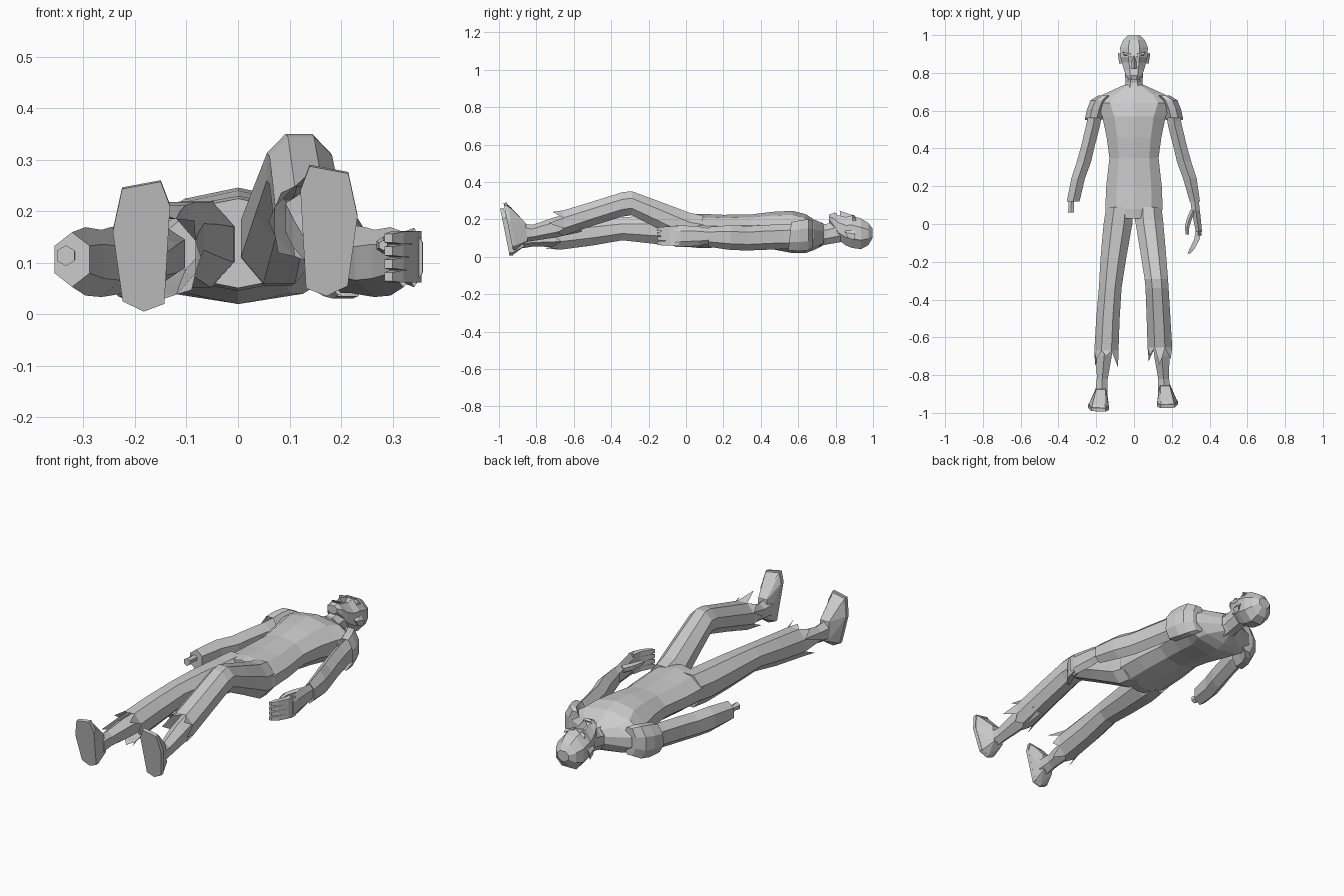
import bpy, bmesh, math
from mathutils import Vector


def finish(name, bm):
    bmesh.ops.recalc_face_normals(bm, faces=bm.faces)
    me = bpy.data.meshes.new(name)
    bm.to_mesh(me)
    bm.free()
    ob = bpy.data.objects.new(name, me)
    bpy.context.collection.objects.link(ob)
    return ob


def loft(name, secs, n=8, s=1, tilts=None, caps=(True, True), spikes=None):
    """Skin rings lying across y: (y, centre x, low z, high z, half width)."""
    bm = bmesh.new()
    k = 1 / math.cos(math.pi / n)
    rings = []
    for j, (y, cx, z0, z1, rx) in enumerate(secs):
        cz, rz = (z0 + z1) / 2, (z1 - z0) / 2
        t = tilts[j] if tilts else 0
        ring = []
        for i in range(n):
            a = math.tau * (i + 0.5) / n
            dz = rz * k * math.sin(a)
            ring.append(bm.verts.new((s * (cx + rx * k * math.cos(a)), y + t * dz, cz + dz)))
        rings.append(ring)
    for a, b in zip(rings, rings[1:]):
        for i in range(n):
            m = (i + 1) % n
            bm.faces.new((a[i], a[m], b[m], b[i]))
    if caps[0]:
        bm.faces.new(rings[0])
    if caps[1]:
        bm.faces.new(rings[-1])
    if spikes:  # torn cloth points around the open end
        r = rings[-1]
        c = sum((v.co for v in r), Vector()) / n
        for i, length in enumerate(spikes):
            p, q = r[i], r[(i + 1) % n]
            mid = (p.co + q.co) / 2
            tip = mid + (mid - c) * length * 4 + Vector((0, -length, 0))
            bm.faces.new((p, q, bm.verts.new(tip)))
    return finish(name, bm)


def prism(name, pts, lo, hi):
    """Hull between two scaled copies of an outline."""
    bm = bmesh.new()
    for p in pts:
        bm.verts.new(p + lo)
        bm.verts.new(p + hi)
    bmesh.ops.convex_hull(bm, input=bm.verts[:])
    bmesh.ops.dissolve_limit(bm, angle_limit=0.02, verts=bm.verts[:], edges=bm.edges[:])
    return finish(name, bm)


def hull(name, pts):
    return prism(name, [Vector(p) for p in pts], Vector(), Vector())


# Torso, neck and head
loft("torso", [(0.03, 0, .055, .22, .135), (.08, 0, .05, .225, .152), (.20, 0, .055, .22, .147),
               (.35, 0, .06, .222, .13), (.46, 0, .045, .235, .145), (.57, 0, .025, .24, .168),
               (.64, 0, .025, .222, .205), (.685, 0, .04, .195, .165), (.735, 0, .065, .175, .055)], 10)
loft("neck", [(.69, 0, .05, .18, .06), (.75, 0, .065, .175, .045), (.84, 0, .08, .20, .05)])
loft("head", [(.765, 0, .185, .225, .028), (.785, 0, .15, .232, .042), (.815, 0, .09, .222, .053),
              (.855, 0, .06, .212, .064), (.885, 0, .048, .22, .072), (.935, 0, .04, .205, .073),
              (.975, 0, .062, .18, .057), (.998, 0, .10, .15, .032)])
hull("nose", [(-.018, .825, .215), (.018, .825, .215), (0, .822, .246), (0, .89, .222),
              (-.01, .885, .205), (.01, .885, .205)])
hull("mouth", [(-.028, .80, .22), (.028, .80, .22), (-.02, .79, .237), (.02, .79, .237),
               (-.02, .806, .232), (.02, .806, .232)])
for s, side in ((-1, "left"), (1, "right")):
    hull(side + "_brow", [(s * .008, .885, .225), (s * .055, .898, .213), (s * .06, .91, .195),
                          (s * .008, .90, .222), (s * .05, .89, .19), (s * .008, .88, .20)])
    hull(side + "_ear", [(s * .06, .85, .14), (s * .078, .85, .13), (s * .086, .905, .12),
                         (s * .084, .90, .09), (s * .065, .90, .15), (s * .076, .865, .10)])

# Sleeves and arms
for s, side in ((-1, "left"), (1, "right")):
    loft(side + "_sleeve", [(.68, .155, .05, .19, .035), (.655, .185, .035, .2, .045),
                            (.61, .203, .03, .195, .045), (.555, .214, .035, .185, .046)],
         8, s, (0, 0, 0, .1), (True, False))
    loft(side + "_arm", [(.62, .20, .05, .17, .035), (.52, .217, .05, .165, .037),
                         (.40, .247, .045, .16, .036), (.33, .265, .042, .155, .038),
                         (.24, .296, .045, .16, .036), (.12, .322, .06, .152, .034 if s < 0 else .027)], 6, s)
loft("wrist_bone", [(.13, .331, .099, .128, .015), (.085, .333, .099, .128, .014),
                    (.062, .334, .096, .131, .017)], 6, -1)

# Hand
loft("palm", [(.13, .32, .075, .145, .022), (.07, .327, .065, .155, .022),
              (-.03, .342, .06, .16, .017), (-.06, .342, .06, .16, .016)], 6)
for i in range(4):
    z = .061 + i * .025
    loft("finger", [(-.04, .341, z, z + .025, .015), (-.085, .332, z, z + .025, .014),
                    (-.13, .308, z, z + .024, .013), (-.155, .292, z + .003, z + .02, .008)], 4)
loft("thumb", [(.075, .315, .115, .15, .016), (.03, .294, .115, .15, .014),
               (-.015, .281, .12, .148, .012), (-.055, .282, .125, .142, .008)], 6)

# Trouser legs with torn cuffs
loft("left_trouser_leg", [(.09, .075, .055, .22, .072), (0, .085, .052, .218, .076),
                          (-.18, .109, .07, .218, .068), (-.34, .126, .088, .212, .06),
                          (-.5, .138, .06, .20, .062), (-.67, .146, .038, .185, .064)],
     8, -1, None, (True, False), (.05, .03, .09, .04, .06, .03, .08, .1))
loft("right_trouser_leg", [(.09, .075, .055, .22, .07), (.02, .08, .06, .235, .074),
                           (-.14, .1, .145, .295, .068), (-.29, .118, .222, .35, .062),
                           (-.34, .122, .215, .345, .061), (-.5, .13, .165, .295, .063),
                           (-.655, .137, .112, .248, .065)],
     8, 1, None, (True, False), (.06, .09, .04, .05, .07, .04, .03, .08))

# Shins and feet
for s, side, dx, dy, dz in ((-1, "left", 0, 0, 0), (1, "right", -.011, .018, .03)):
    up = .04 if s > 0 else 0
    loft(side + "_shin", [(-.56, .145 + dx, .07 + dz + up, .165 + dz + up, .042),
                          (-.70, .158 + dx, .06 + dz + up / 2, .155 + dz + up / 2, .04),
                          (-.82, .168 + dx, .06 + dz, .135 + dz, .029),
                          (-.89, .172 + dx, .05 + dz, .14 + dz, .033)], 6, s)
    outline = [(.225, .243), (.15, .257), (.132, .21), (.143, .02), (.183, .005), (.224, .025), (.243, .16)]
    sole = [Vector((s * (x + dx), -.942 - .2 * z + dy, z + dz)) for x, z in outline]
    prism(side + "_sole", sole, Vector((0, 0, 0)), Vector((0, .018, .003)))
    ankle = [(s * (x + dx), y + dy, z + dz) for x, y, z in
             ((.145, -.865, .055), (.2, -.865, .055), (.15, -.875, .15), (.2, -.875, .15),
              (.155, -.955, .235), (.22, -.955, .23))]
    hull(side + "_foot", [tuple(p + Vector((0, .012, 0))) for p in sole] + ankle)
